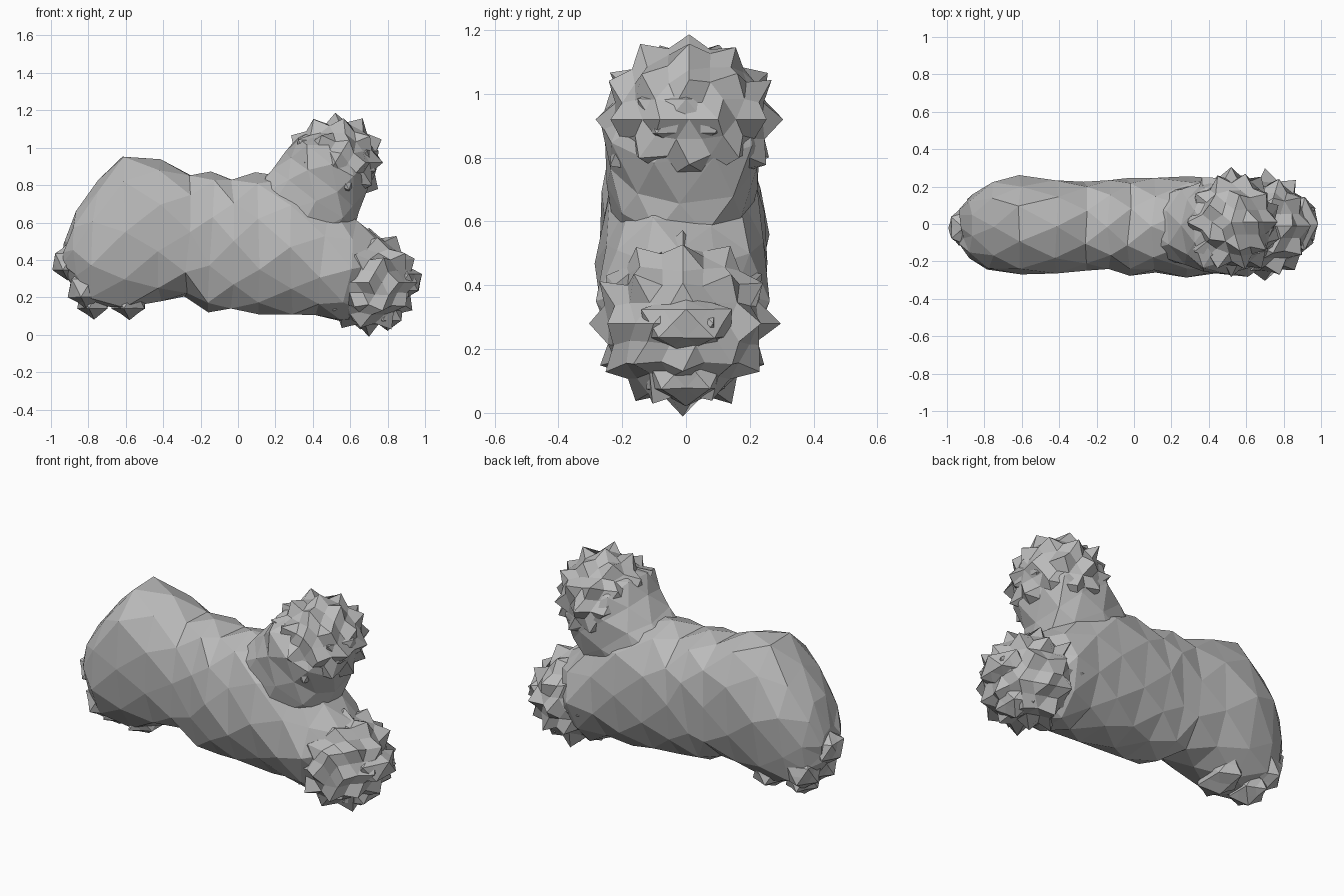
import bpy, bmesh, math, random
from mathutils import Vector

random.seed(7)
if "Cube" in bpy.data.objects:
    bpy.data.objects.remove(bpy.data.objects["Cube"], do_unlink=True)

stone = bpy.data.materials.new("stone_grey")
stone.use_nodes = True
stone.diffuse_color = (0.5, 0.5, 0.5, 1)
stone.node_tree.nodes["Principled BSDF"].inputs["Base Color"].default_value = (0.5, 0.5, 0.5, 1)


def finish(bm, name):
    bmesh.ops.recalc_face_normals(bm, faces=bm.faces)
    mesh = bpy.data.meshes.new(name)
    bm.to_mesh(mesh)
    bm.free()
    mesh.materials.append(stone)
    obj = bpy.data.objects.new(name, mesh)
    bpy.context.collection.objects.link(obj)
    return obj


def trunk(name, sections, sides=10, rough=0.015):
    """Faceted skin over sections given as (top x, top z, bottom x, bottom z, half width)."""
    bm = bmesh.new()
    rings = []
    for i, (xt, zt, xb, zb, width) in enumerate(sections):
        top, bottom = Vector((xt, 0, zt)), Vector((xb, 0, zb))
        mid, half = (top + bottom) / 2, (top - bottom) / 2
        ring = []
        for k in range(sides):
            a = math.tau * (k + (i % 2) / 2) / sides
            c, s = math.cos(a), math.sin(a)
            # slightly boxy cross-section
            c, s = (math.copysign(abs(v) ** 0.86, v) for v in (c, s))
            p = mid + half * c + Vector((0, width * s - 0.01, 0))
            p += Vector([random.uniform(-rough, rough) for _ in range(3)])
            ring.append(bm.verts.new(p))
        rings.append(ring)
    for i, (r, q) in enumerate(zip(rings, rings[1:])):
        for k in range(sides):
            n = (k + 1) % sides
            if i % 2 == 0:
                bm.faces.new((r[k], r[n], q[k]))
                bm.faces.new((r[n], q[n], q[k]))
            else:
                bm.faces.new((r[k], r[n], q[n]))
                bm.faces.new((r[k], q[n], q[k]))
    bm.faces.new(rings[0])
    bm.faces.new(rings[-1])
    return finish(bm, name)


def knobbly_ball(name, centre, size, detail=2, bump=0.11):
    """Ball whose coarse corners stand out as knobs and whose in-between corners sink."""
    bm = bmesh.new()
    bmesh.ops.create_icosphere(bm, subdivisions=detail, radius=1)
    knobs = bm.verts[:]
    made = bmesh.ops.subdivide_edges(bm, edges=bm.edges[:], cuts=1, use_grid_fill=True)
    valleys = {v for v in made["geom_inner"] if isinstance(v, bmesh.types.BMVert)}
    for v in bm.verts:
        v.co.normalize()
        v.co *= 1 + (-0.75 * bump if v in valleys else bump) + random.uniform(-0.03, 0.03)
        v.co = Vector(centre) + Vector([a * b for a, b in zip(v.co, size)])
    bmesh.ops.join_triangles(bm, faces=bm.faces[:], angle_face_threshold=0.6,
                             angle_shape_threshold=0.9)
    return finish(bm, name)


# Main body along x
trunk("body", [
    (-0.92, 0.50, -0.93, 0.33, 0.09),
    (-0.87, 0.67, -0.87, 0.22, 0.17),
    (-0.76, 0.82, -0.78, 0.15, 0.23),
    (-0.62, 0.96, -0.60, 0.13, 0.26),
    (-0.41, 0.95, -0.42, 0.19, 0.265),
    (-0.26, 0.88, -0.28, 0.20, 0.25),
    (-0.13, 0.88, -0.17, 0.12, 0.24),
    (-0.03, 0.84, -0.04, 0.14, 0.265),
    (0.10, 0.88, 0.12, 0.10, 0.255),
    (0.30, 0.84, 0.28, 0.10, 0.265),
    (0.48, 0.74, 0.42, 0.11, 0.25),
    (0.64, 0.61, 0.56, 0.07, 0.26),
    (0.77, 0.51, 0.66, 0.10, 0.18)])

# Upper branch rising from the body
trunk("upper_branch", [
    (0.02, 0.72, 0.42, 0.38, 0.20),
    (0.17, 0.88, 0.64, 0.56, 0.235),
    (0.24, 0.97, 0.66, 0.66, 0.24),
    (0.31, 1.06, 0.70, 0.79, 0.26),
    (0.39, 1.09, 0.71, 0.88, 0.20)])

# Knobbly ends of the two branches
knobbly_ball("upper_knob", (0.52, 0.01, 0.92), (0.245, 0.27, 0.245))
knobbly_ball("lower_knob", (0.70, -0.01, 0.28), (0.25, 0.27, 0.26))

# Small nodules half sunk in the ends: centre, then size
nodules = {
    "upper_snout_nodule": ((0.66, 0, 0.93), (0.095, 0.16, 0.11)),
    "lower_snout_nodule": ((0.88, 0, 0.28), (0.105, 0.15, 0.09)),
    "lower_chin_nodule": ((0.80, 0, 0.12), (0.09, 0.13, 0.09)),
    "tip_nodule": ((-0.91, -0.02, 0.39), (0.085, 0.10, 0.09)),
    "front_end_nodule": ((-0.81, -0.08, 0.25), (0.10, 0.11, 0.10)),
    "back_end_nodule": ((-0.81, 0.07, 0.26), (0.10, 0.11, 0.10)),
    "end_nodule": ((-0.77, 0, 0.19), (0.09, 0.12, 0.10)),
    "under_nodule": ((-0.58, 0, 0.19), (0.10, 0.15, 0.10))}
for name, (centre, size) in nodules.items():
    knobbly_ball(name, centre, size, detail=1)
